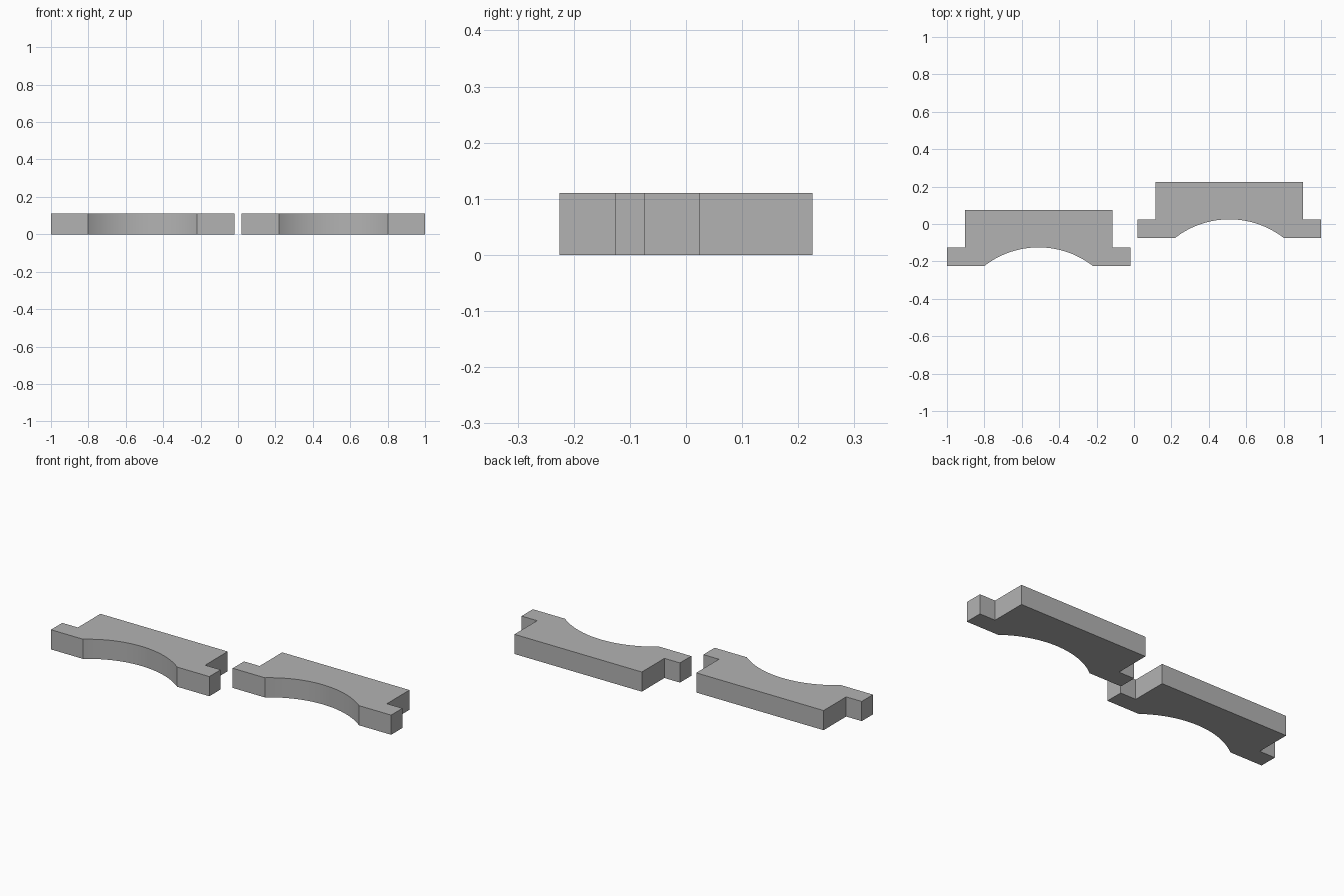
import bpy, bmesh, math

if "Cube" in bpy.data.objects:
    bpy.data.objects.remove(bpy.data.objects["Cube"])

HEIGHT = 0.11
HALF_LENGTH = 0.49    # out to the tips of the end tabs
HALF_BODY = 0.394     # main block
HALF_ARC = 0.291      # opening of the curved recess
DEPTH = 0.30
STEP = 0.10           # tab depth, also the rise of the recess
SEGMENTS = 32

grey = bpy.data.materials.new("plain grey")
grey.diffuse_color = (0.45, 0.45, 0.45, 1)
grey.use_nodes = True
grey.node_tree.nodes["Principled BSDF"].inputs["Base Color"].default_value = grey.diffuse_color


def outline():
    """Plan of one bracket, front edge on y = 0, counter-clockwise."""
    radius = (HALF_ARC ** 2 + STEP ** 2) / (2 * STEP)
    sweep = math.asin(HALF_ARC / radius)
    arc = []
    for i in range(SEGMENTS + 1):
        a = -sweep + 2 * sweep * i / SEGMENTS
        arc.append((radius * math.sin(a), STEP - radius + radius * math.cos(a)))
    right = [(HALF_LENGTH, 0), (HALF_LENGTH, STEP), (HALF_BODY, STEP), (HALF_BODY, DEPTH)]
    left = [(-x, y) for x, y in reversed(right)]
    return arc + right + left


def bracket(name, x, y):
    bm = bmesh.new()
    base = bm.faces.new([bm.verts.new((px, py, 0)) for px, py in outline()])
    top = bmesh.ops.extrude_face_region(bm, geom=[base])["geom"]
    bmesh.ops.translate(bm, vec=(0, 0, HEIGHT),
                        verts=[v for v in top if isinstance(v, bmesh.types.BMVert)])
    bmesh.ops.recalc_face_normals(bm, faces=bm.faces)
    mesh = bpy.data.meshes.new(name)
    bm.to_mesh(mesh)
    bm.free()
    mesh.materials.append(grey)
    obj = bpy.data.objects.new(name, mesh)
    obj.location = (x, y, 0)
    bpy.context.collection.objects.link(obj)
    # Smooth curved recess, sharp corners
    bpy.ops.object.select_all(action='DESELECT')
    obj.select_set(True)
    bpy.context.view_layer.objects.active = obj
    bpy.ops.object.shade_smooth_by_angle(angle=math.radians(30))


# Two identical brackets, offset from each other in depth
bracket("left_bracket", -0.51, -0.225)
bracket("right_bracket", 0.51, -0.075)
